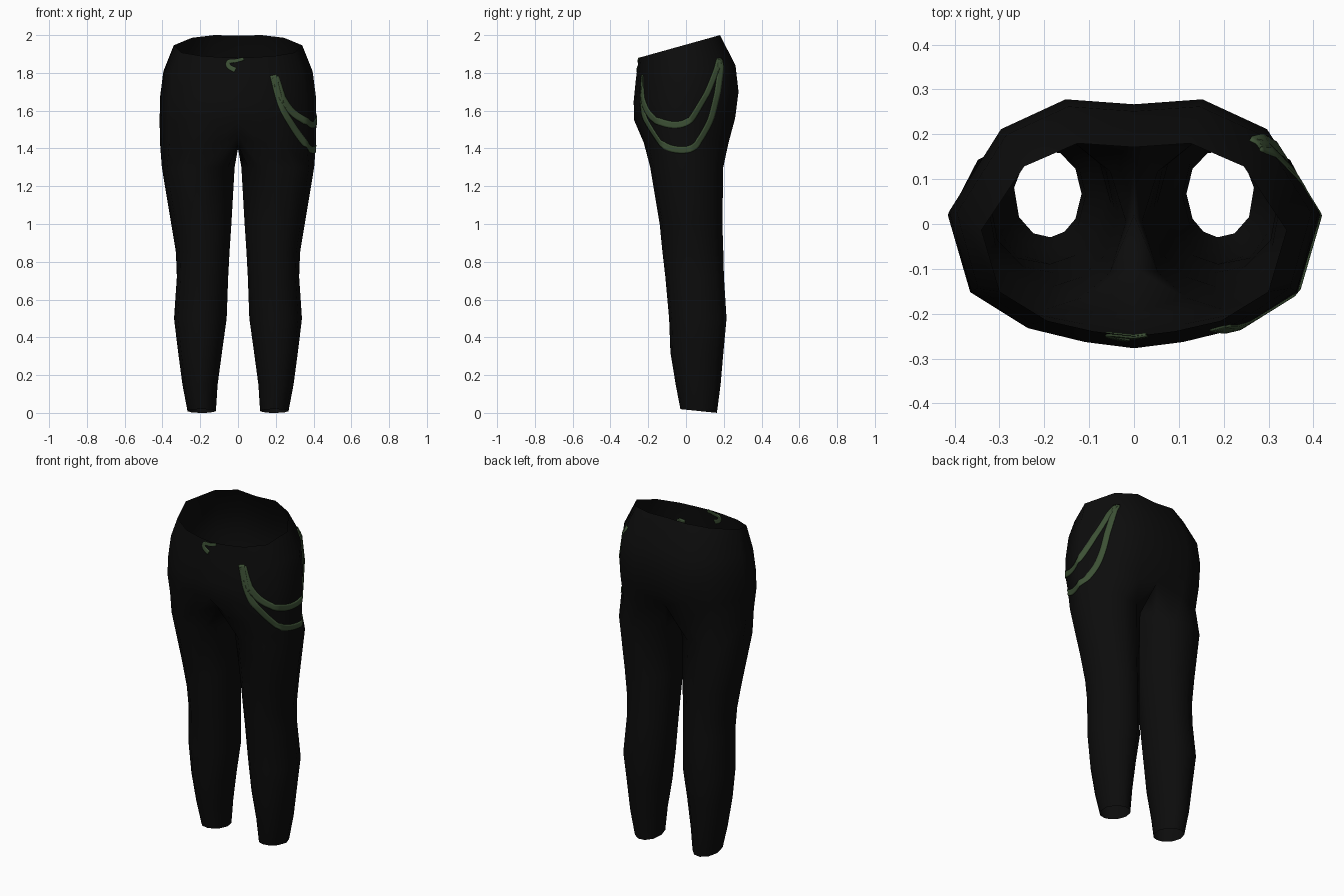
import bpy, bmesh
from math import sin, cos, radians
from mathutils import Vector
from mathutils.bvhtree import BVHTree

cube = bpy.data.objects.get("Cube")
if cube:
    bpy.data.objects.remove(cube, do_unlink=True)


def material(name, rgb):
    m = bpy.data.materials.new(name)
    m.use_nodes = True
    m.diffuse_color = (*rgb, 1)
    bsdf = m.node_tree.nodes["Principled BSDF"]
    bsdf.inputs["Base Color"].default_value = (*rgb, 1)
    bsdf.inputs["Roughness"].default_value = 0.9
    return m


def add_object(name, bm, mat):
    mesh = bpy.data.meshes.new(name)
    bm.to_mesh(mesh)
    bm.free()
    mesh.materials.append(mat)
    mesh.polygons.foreach_set("use_smooth", [True] * len(mesh.polygons))
    obj = bpy.data.objects.new(name, mesh)
    bpy.context.collection.objects.link(obj)
    return obj


black = material("black cloth", (0.0037, 0.0037, 0.0037))
green = material("dull green", (0.045, 0.08, 0.035))

# Half outline of the hips, front centre round the side to back centre
HIP = [(0, -1), (.265, -.95), (.57, -.84), (.88, -.54),
       (1, .1), (.72, .76), (.37, 1), (0, .96)]
# Hip rings: front height, back height, half width, front y, back y
HIP_RINGS = [(1.88, 2.0, .34, -.25, .18), (1.77, 1.84, .395, -.265, .262),
             (1.65, 1.7, .412, -.277, .278), (1.55, 1.56, .415, -.275, .26),
             (1.43, 1.43, .413, -.235, .225)]
# Leg rings: height, inner x, outer x, front y, back y
LEG_RINGS = [(1.3, .018, .405, -.19, .2), (1.0, .035, .355, -.14, .195),
             (.85, .045, .33, -.125, .2), (.72, .052, .325, -.11, .203),
             (.5, .06, .34, -.09, .217), (.32, .085, .318, -.083, .2),
             (.15, .108, .295, -.055, .185), (.01, .117, .268, -.03, .165)]
LEG_ANGLES = [-120, -95, -65, -32, 8, 45, 80, 112, 145, 180, 215]

# Trousers: one half lofted from waist to hem, then mirrored
bm = bmesh.new()
rings = []
for zf, zb, w, yf, yb in HIP_RINGS:
    ring = []
    for u, v in HIP:
        t = (v + 1) / 2
        ring.append(bm.verts.new((u * w, yf + (yb - yf) * t, zf + (zb - zf) * t)))
    rings.append(ring)
rings[-1][0].co = (0, -.2, 1.47)
rings[-1][-1].co = (0, .2, 1.48)
for a, b in zip(rings, rings[1:]):
    for i in range(len(HIP) - 1):
        bm.faces.new((a[i], b[i], b[i + 1], a[i + 1]))

# Crotch seam closes the top of the leg
loop = rings[-1] + [bm.verts.new(p) for p in ((0, .13, 1.43), (0, .02, 1.4), (0, -.1, 1.42))]
for z, xi, xo, yf, yb in LEG_RINGS:
    ring = []
    for ang in LEG_ANGLES:
        c, s = cos(radians(ang)), sin(radians(ang))
        tilt = -.01 * s if z < .1 else 0
        ring.append(bm.verts.new(((xi + xo) / 2 + c * (xo - xi) / 2,
                                  (yf + yb) / 2 + s * (yb - yf) / 2, z + tilt)))
    n = len(ring)
    for i in range(n):
        j = (i + 1) % n
        bm.faces.new((loop[i], ring[i], ring[j], loop[j]))
    loop = ring
bmesh.ops.recalc_face_normals(bm, faces=bm.faces)
if sum(f.normal.x * f.calc_area() for f in bm.faces if f.calc_center_median().x > .3) < 0:
    bmesh.ops.reverse_faces(bm, faces=bm.faces)
trousers = add_object("trousers", bm, black)
mirror = trousers.modifiers.new("mirror", "MIRROR")
mirror.merge_threshold = 0.001

bpy.context.view_layer.update()
surface = BVHTree.FromObject(trousers, bpy.context.evaluated_depsgraph_get())


def ribbon(name, points, widths):
    """Thin band laid on the cloth along a smooth path."""
    pts = [Vector(p) for p in points]
    path = []
    for i in range(len(pts) - 1):
        p0, p1, p2, p3 = pts[max(i - 1, 0)], pts[i], pts[i + 1], pts[min(i + 2, len(pts) - 1)]
        for k in range(8):
            t = k / 8
            p = .5 * (2 * p1 + (p2 - p0) * t + (2 * p0 - 5 * p1 + 4 * p2 - p3) * t * t
                      + (3 * p1 - p0 - 3 * p2 + p3) * t ** 3)
            path.append(p)
    path.append(pts[-1])
    hits = [surface.find_nearest(p)[:2] for p in path]
    bm = bmesh.new()
    last = None
    for i, (p, nor) in enumerate(hits):
        tangent = hits[min(i + 1, len(hits) - 1)][0] - hits[max(i - 1, 0)][0]
        side = tangent.cross(nor).normalized()
        t = i / (len(hits) - 1)
        half = (widths[0] + (widths[1] - widths[0]) * t) / 2
        row = [bm.verts.new(surface.find_nearest(p + side * half * k)[0])
               for k in (-1, -.5, 0, .5, 1)]
        if last:
            for k in range(4):
                bm.faces.new((last[k], row[k], row[k + 1], last[k + 1]))
        last = row
    obj = add_object(name, bm, green)
    solid = obj.modifiers.new("thickness", "SOLIDIFY")
    solid.thickness = 0.009
    solid.offset = 0


# Hanging chains on the left hip
ribbon("lower_chain", [(.19, -.25, 1.79), (.23, -.24, 1.63), (.29, -.2, 1.52),
                       (.36, -.12, 1.42), (.41, -.03, 1.39), (.4, .06, 1.42),
                       (.36, .13, 1.53), (.33, .17, 1.7), (.28, .19, 1.885)], (.035, .035))
ribbon("upper_chain", [(.2, -.25, 1.78), (.24, -.24, 1.67), (.29, -.2, 1.59),
                       (.36, -.13, 1.54), (.4, -.05, 1.525), (.41, .02, 1.55),
                       (.39, .08, 1.63), (.35, .13, 1.73), (.285, .18, 1.875)], (.04, .03))
# Small fastener on the waist front
ribbon("waist_fastener", [(.03, -.26, 1.875), (-.01, -.26, 1.865), (-.05, -.26, 1.86),
                          (-.05, -.26, 1.835), (-.015, -.26, 1.815)], (.014, .026))
